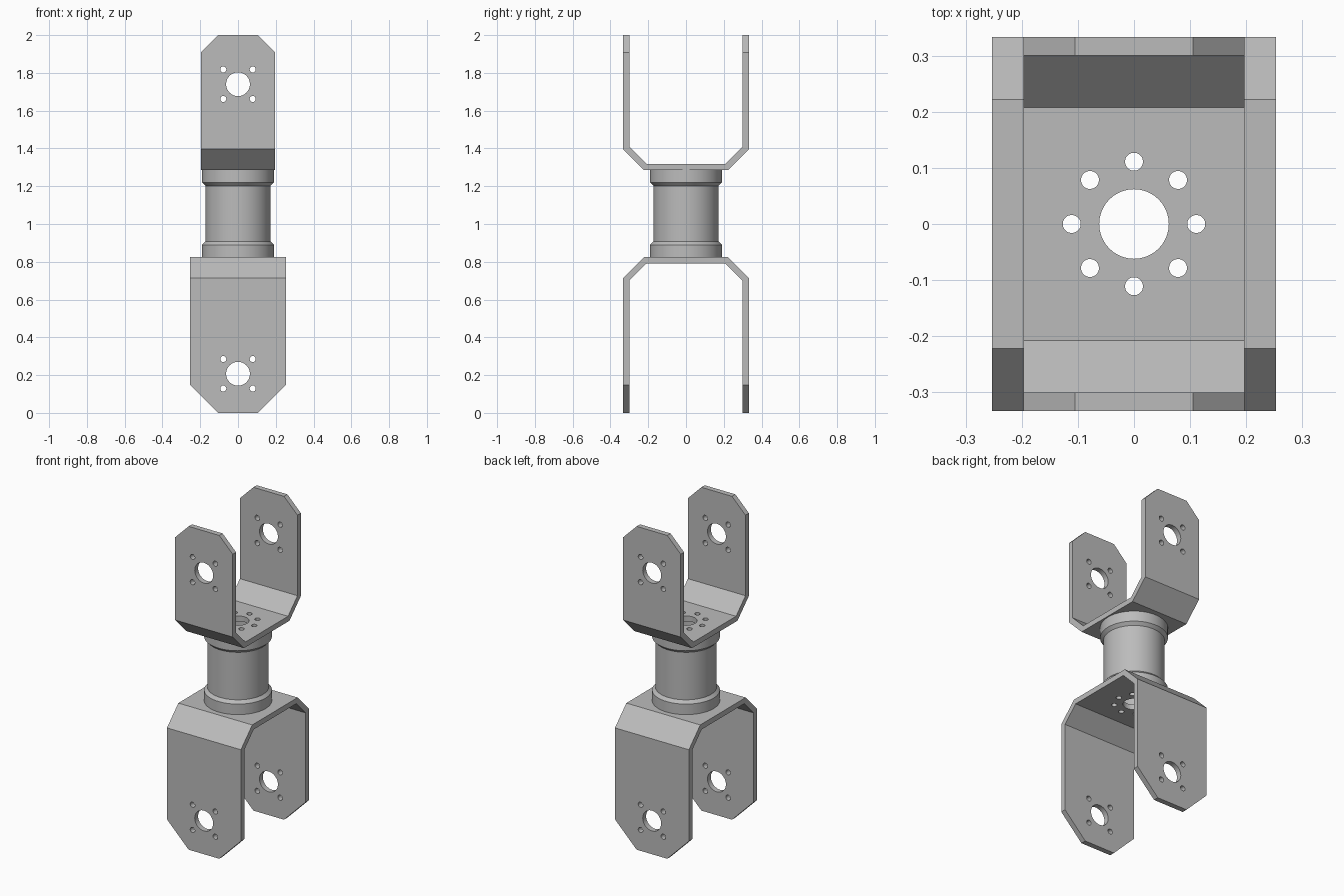
import bpy
import bmesh
from math import radians, cos, sin, pi
from mathutils import Matrix, Vector

if "Cube" in bpy.data.objects:
    bpy.data.objects.remove(bpy.data.objects["Cube"])

metal = bpy.data.materials.new("grey_metal")
metal.use_nodes = True
GREY = (0.5, 0.5, 0.5, 1)
metal.diffuse_color = GREY
metal.node_tree.nodes["Principled BSDF"].inputs["Base Color"].default_value = GREY


def finish(name, bm):
    bmesh.ops.recalc_face_normals(bm, faces=bm.faces)
    mesh = bpy.data.meshes.new(name)
    bm.to_mesh(mesh)
    bm.free()
    mesh.materials.append(metal)
    obj = bpy.data.objects.new(name, mesh)
    bpy.context.collection.objects.link(obj)
    return obj


def activate(obj):
    bpy.ops.object.select_all(action='DESELECT')
    obj.select_set(True)
    bpy.context.view_layer.objects.active = obj


def smooth(obj):
    activate(obj)
    bpy.ops.object.shade_smooth_by_angle(angle=radians(30))


def prism(name, half, axis, depth):
    """Mirror a half outline, then extrude it symmetrically along x or y."""
    outline = half + [(-a, z) for a, z in reversed(half)]
    bm = bmesh.new()
    place = (lambda a, z: (-depth, a, z)) if axis == 'X' else (lambda a, z: (a, -depth, z))
    face = bm.faces.new([bm.verts.new(place(a, z)) for a, z in outline])
    solid = bmesh.ops.extrude_face_region(bm, geom=[face])
    shift = Vector((2 * depth, 0, 0)) if axis == 'X' else Vector((0, 2 * depth, 0))
    bmesh.ops.translate(bm, vec=shift, verts=[v for v in solid["geom"]
                                              if isinstance(v, bmesh.types.BMVert)])
    return finish(name, bm)


def combine(obj, cutter, operation):
    cutter.hide_render = True
    activate(obj)
    mod = obj.modifiers.new("cut", 'BOOLEAN')
    mod.operation, mod.solver, mod.object = operation, 'EXACT', cutter
    bpy.ops.object.modifier_apply(modifier=mod.name)
    bpy.data.objects.remove(cutter)


def drill_set(name, holes, depth, matrix):
    """Cylinders for (x, y, radius) holes, along z before the matrix."""
    bm = bmesh.new()
    for x, y, r in holes:
        bmesh.ops.create_cone(bm, cap_ends=True, segments=40, radius1=r, radius2=r,
                              depth=depth, matrix=matrix @ Matrix.Translation((x, y, 0)))
    return finish(name, bm)


OUT, T, BEND = 0.333, 0.033, 0.111   # outer half depth, plate thickness, bend size


def bracket(name, width, plate_z, length, hole_at, up):
    def z(d):
        return plate_z + up * d
    end = length + 0.05
    # U profile with angled corners, extruded across
    obj = prism(name, [(OUT - BEND, z(0)), (OUT, z(BEND)), (OUT, z(end)),
                       (OUT - T, z(end)), (OUT - T, z(BEND + 0.014)),
                       (OUT - BEND - 0.014, z(T))], 'X', width + 0.05)
    # Front silhouette with clipped tips
    tip = 0.105
    front = prism("silhouette", [(width, z(-0.05)), (width, z(length - width + tip)),
                                 (tip, z(length))], 'Y', 0.5)
    combine(obj, front, 'INTERSECT')
    # Pivot hole and four bolt holes through both arms
    s = 0.078
    arm = [(0, 0, 0.063)] + [(a, b, 0.016) for a in (-s, s) for b in (-s, s)]
    combine(obj, drill_set("arm_drill", arm, 1,
            Matrix.Translation((0, 0, z(hole_at))) @ Matrix.Rotation(pi / 2, 4, 'X')), 'DIFFERENCE')
    # Centre hole and bolt circle through the plate
    plate = [(0, 0, 0.062)] + [(0.111 * cos(k * pi / 4), 0.111 * sin(k * pi / 4), 0.016)
                               for k in range(8)]
    combine(obj, drill_set("plate_drill", plate, 0.2,
            Matrix.Translation((0, 0, plate_z))), 'DIFFERENCE')
    smooth(obj)


LOW, HIGH = 0.825, 1.285
bracket("lower_bracket", 0.253, LOW, 0.825, 0.618, -1)
bracket("upper_bracket", 0.197, HIGH, 0.715, 0.455, 1)

# Hollow connecting tube with a chamfered collar at each end
collar, body, bore = 0.19, 0.172, 0.14
ring = [(bore, LOW), (collar, LOW), (collar, LOW + 0.065), (body, LOW + 0.083),
        (body, HIGH - 0.083), (collar, HIGH - 0.065), (collar, HIGH), (bore, HIGH)]
bm = bmesh.new()
verts = [bm.verts.new((r, 0, h)) for r, h in ring]
edges = [bm.edges.new((verts[i - 1], verts[i])) for i in range(len(verts))]
bmesh.ops.spin(bm, geom=verts + edges, cent=(0, 0, 0), axis=(0, 0, 1),
               angle=2 * pi, steps=64, use_merge=True)
bmesh.ops.remove_doubles(bm, verts=bm.verts, dist=0.0001)
smooth(finish("connecting_tube", bm))
